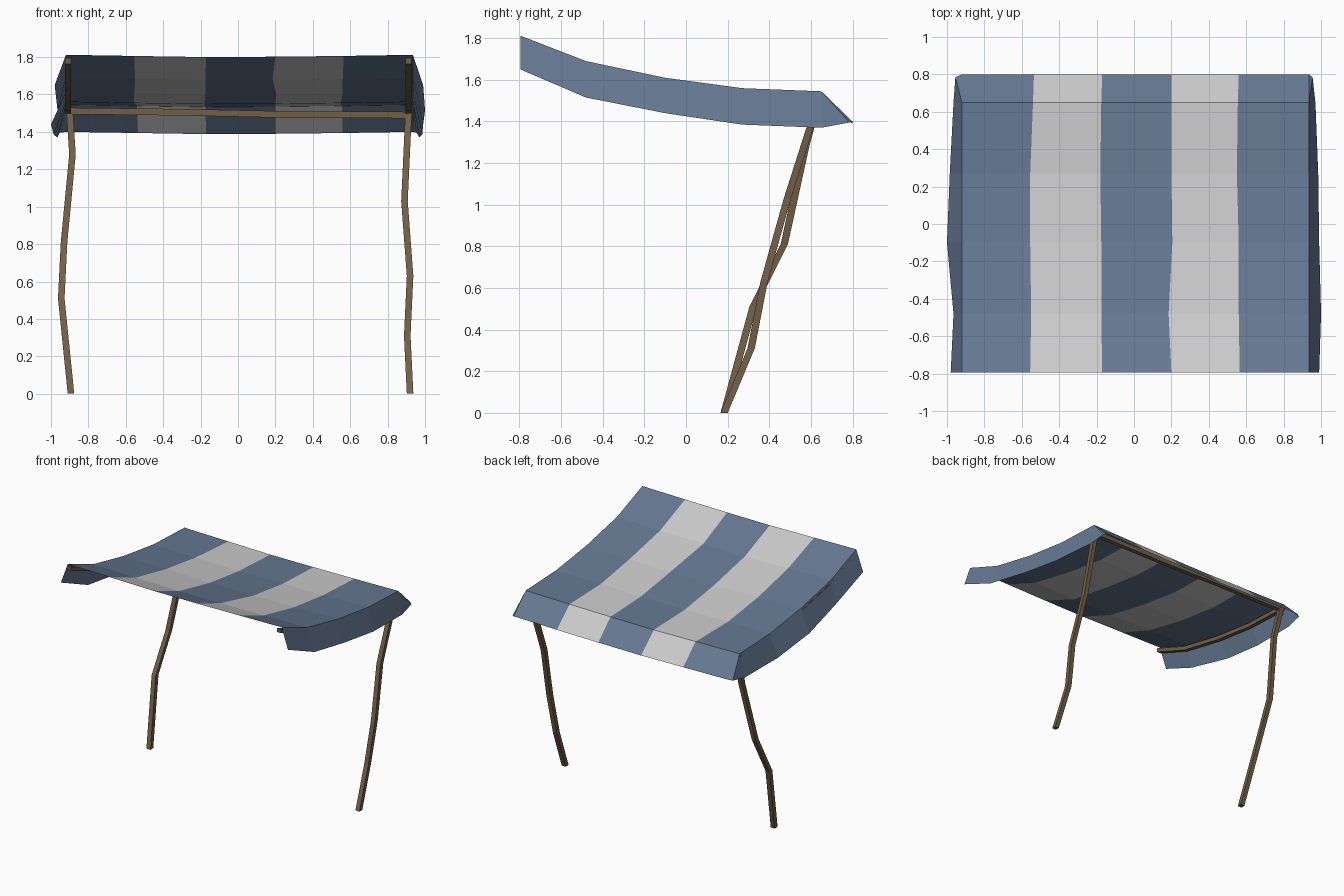
import bpy, bmesh

if "Cube" in bpy.data.objects:
    bpy.data.objects.remove(bpy.data.objects["Cube"])


def material(name, rgb):
    m = bpy.data.materials.new(name)
    m.diffuse_color = (*rgb, 1)
    m.use_nodes = True
    m.node_tree.nodes["Principled BSDF"].inputs["Base Color"].default_value = m.diffuse_color
    return m


BLUE = material("blue_cloth", (0.13, 0.19, 0.29))
WHITE = material("white_cloth", (0.62, 0.62, 0.62))
WOOD = material("wood", (0.17, 0.115, 0.065))


def finish(name, bm, mats):
    me = bpy.data.meshes.new(name)
    bm.to_mesh(me)
    bm.free()
    for m in mats:
        me.materials.append(m)
    ob = bpy.data.objects.new(name, me)
    bpy.context.collection.objects.link(ob)
    return ob


def timber(name, path, axis, w=0.035):
    """Square bar swept along a bent path; sections stay square to the axis."""
    bm = bmesh.new()
    u, v = [i for i in range(3) if i != axis]
    rings = []
    for p in path:
        ring = []
        for a, b in ((-1, -1), (1, -1), (1, 1), (-1, 1)):
            c = list(p)
            c[u] += a * w / 2
            c[v] += b * w / 2
            ring.append(bm.verts.new(c))
        rings.append(ring)
    for r, s in zip(rings, rings[1:]):
        for i in range(4):
            j = (i + 1) % 4
            bm.faces.new((r[i], r[j], s[j], s[i]))
    bm.faces.new(rings[0])
    bm.faces.new(rings[-1])
    bmesh.ops.recalc_face_normals(bm, faces=bm.faces)
    return finish(name, bm, [WOOD])


# Striped canopy: sagging top, back flap and flared side skirts
profile = [(-0.795, 1.812), (-0.48, 1.69), (-0.10, 1.61), (0.27, 1.56), (0.65, 1.545), (0.80, 1.40)]
skirt_z = [1.65, 1.515, 1.44, 1.385, 1.37, 1.395]
skirt_left = [-0.98, -0.965, -1.0, -0.985, -0.965, -0.955]
skirt_right = [0.99, 1.0, 0.99, 0.985, 0.97, 0.955]
seams = [(-0.555, -0.17, 0.20, 0.565), (-0.55, -0.175, 0.185, 0.56), (-0.555, -0.175, 0.205, 0.56),
         (-0.555, -0.18, 0.20, 0.55), (-0.54, -0.175, 0.20, 0.555), (-0.535, -0.17, 0.20, 0.56)]
sag = [0, 0.006, 0.012, 0.010, 0.006, 0]

bm = bmesh.new()
rows = []
for k, (y, z) in enumerate(profile):
    ys = 0.785 if k == 5 else y
    row = [(skirt_left[k], ys, skirt_z[k])]
    row += [(x, y, z - s) for x, s in zip((-0.92, *seams[k], 0.935), sag)]
    row += [(skirt_right[k], ys, skirt_z[k])]
    rows.append([bm.verts.new(c) for c in row])
for k in range(5):
    a, b = rows[k], rows[k + 1]
    for i in range(7):
        if k == 4 and i == 0:
            quads = [(a[0], a[1], b[0]), (a[1], b[1], b[0])]
        elif k == 4 and i == 6:
            quads = [(a[6], a[7], b[7]), (a[6], b[7], b[6])]
        else:
            quads = [(a[i], a[i + 1], b[i + 1], b[i])]
        for q in quads:
            bm.faces.new(q).material_index = 1 if i in (2, 4) else 0
finish("canopy", bm, [BLUE, WHITE])

# Bent support poles
timber("left_pole", [(-0.893, 0.183, 0), (-0.945, 0.322, 0.51), (-0.93, 0.472, 0.81),
                     (-0.885, 0.575, 1.28), (-0.90, 0.637, 1.51)], 2)
timber("right_pole", [(0.92, 0.183, 0), (0.905, 0.313, 0.31), (0.92, 0.375, 0.63),
                      (0.89, 0.487, 1.03), (0.912, 0.637, 1.50)], 2)

# Side rails following the canopy slope
for name, x in (("left_rail", -0.91), ("right_rail", 0.912)):
    timber(name, [(x, y, z - 0.032) for y, z in profile[:5]], 1, 0.032)

# Cross beam under the back edge
timber("back_beam", [(-0.91, 0.63, 1.512), (-0.3, 0.63, 1.505), (0.25, 0.63, 1.493), (0.912, 0.63, 1.49)], 0)
